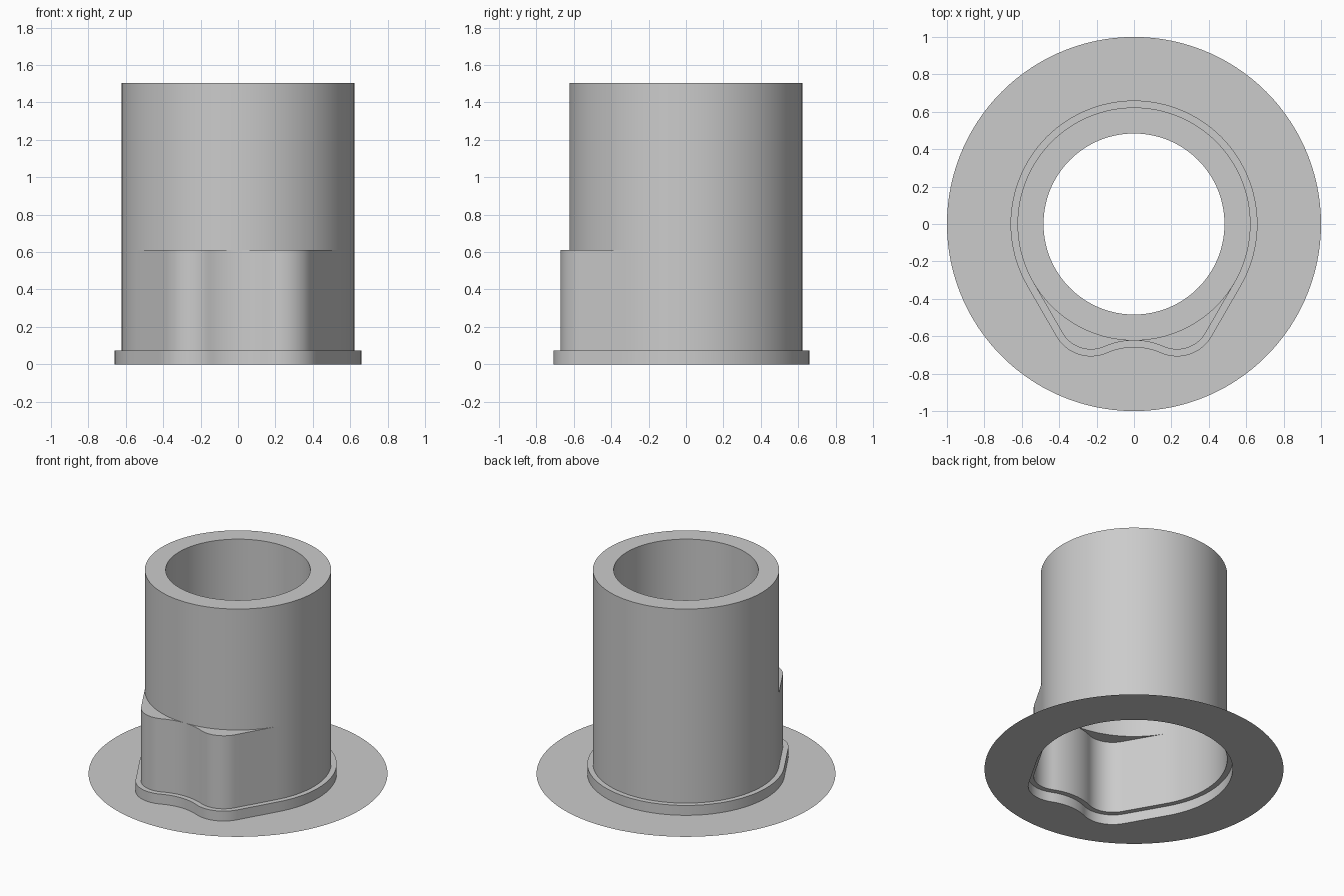
import bpy, bmesh, math

cube = bpy.data.objects.get("Cube")
if cube:
    bpy.data.objects.remove(cube, do_unlink=True)

grey = bpy.data.materials.new("plain grey")
grey.use_nodes = True
COLOUR = (0.6, 0.6, 0.6, 1)
grey.diffuse_color = COLOUR
grey.node_tree.nodes["Principled BSDF"].inputs["Base Color"].default_value = COLOUR

# Main dimensions
TUBE_R, BORE_R, DISC_R = 0.623, 0.484, 1.0
FLANGE_TOP, LOBE_TOP, TUBE_TOP, BORE_END = 0.073, 0.612, 1.505, 0.7
FLANGE_GROW = 0.037
LOBE_X, LOBE_FRONT = 0.23, 0.671
SIDE = math.radians(30)


def arc(cx, cy, r, a0, a1, n):
    steps = [a0 + (a1 - a0) * i / n for i in range(n + 1)]
    return [(cx + r * math.cos(a), cy + r * math.sin(a)) for a in steps]


def outline(grow=0.0):
    """Round back, straight tangent flanks, two front lobes with a valley."""
    c, s = math.cos(SIDE), math.sin(SIDE)
    lobe_r = (TUBE_R - c * LOBE_X - s * LOBE_FRONT) / (1 - s)
    lobe_y = lobe_r - LOBE_FRONT
    gap = TUBE_R + lobe_y
    valley_r = (LOBE_X**2 + gap**2 - lobe_r**2) / (2 * (lobe_r - gap))
    bend = math.atan2(gap + valley_r, LOBE_X)
    half = arc(0, -TUBE_R - valley_r, valley_r - grow, math.pi / 2, bend, 10)
    half += arc(LOBE_X, lobe_y, lobe_r + grow, bend - math.pi, -SIDE, 16)[1:]
    back = arc(0, 0, TUBE_R + grow, -SIDE, math.pi / 2, 40)
    (x0, y0), (x1, y1) = half[-1], back[0]
    half += [(x0 + (x1 - x0) * i / 8, y0 + (y1 - y0) * i / 8) for i in range(1, 8)]
    half += back
    return half + [(-x, y) for x, y in half[-2:0:-1]]


def ring(r):
    """Circle whose points line up with the lobed outline."""
    return [(x * r / math.hypot(x, y), y * r / math.hypot(x, y)) for x, y in outline()]


def loft(name, *sections):
    """Skin the given (points, height) sections in order."""
    bm = bmesh.new()
    loops = [[bm.verts.new((x, y, z)) for x, y in pts] for pts, z in sections]
    for a, b in zip(loops, loops[1:]):
        for i in range(len(a)):
            j = (i + 1) % len(a)
            bm.faces.new((a[i], a[j], b[j], b[i]))
    bmesh.ops.remove_doubles(bm, verts=bm.verts, dist=0.0002)
    mesh = bpy.data.meshes.new(name)
    bm.to_mesh(mesh)
    bm.free()
    mesh.materials.append(grey)
    ob = bpy.data.objects.new(name, mesh)
    bpy.context.collection.objects.link(ob)
    bpy.ops.object.select_all(action="DESELECT")
    ob.select_set(True)
    bpy.context.view_layer.objects.active = ob
    bpy.ops.object.shade_smooth_by_angle(angle=math.radians(30))


lobed, flange = outline(), outline(FLANGE_GROW)
tube, bore = ring(TUBE_R), ring(BORE_R)

# Thin flat disc with an opening shaped like the flange
loft("base_disc", (ring(DISC_R), 0), (flange, 0))
# Low raised step around the foot
loft("foot_flange", (flange, 0), (flange, FLANGE_TOP), (lobed, FLANGE_TOP))
# Lower wall with the two front lobes and their flat ledge
loft("lobed_collar", (lobed, FLANGE_TOP), (lobed, LOBE_TOP), (tube, LOBE_TOP))
# Round upper tube with rim and inner bore
loft("upper_tube", (tube, LOBE_TOP), (tube, TUBE_TOP), (bore, TUBE_TOP), (bore, BORE_END))
